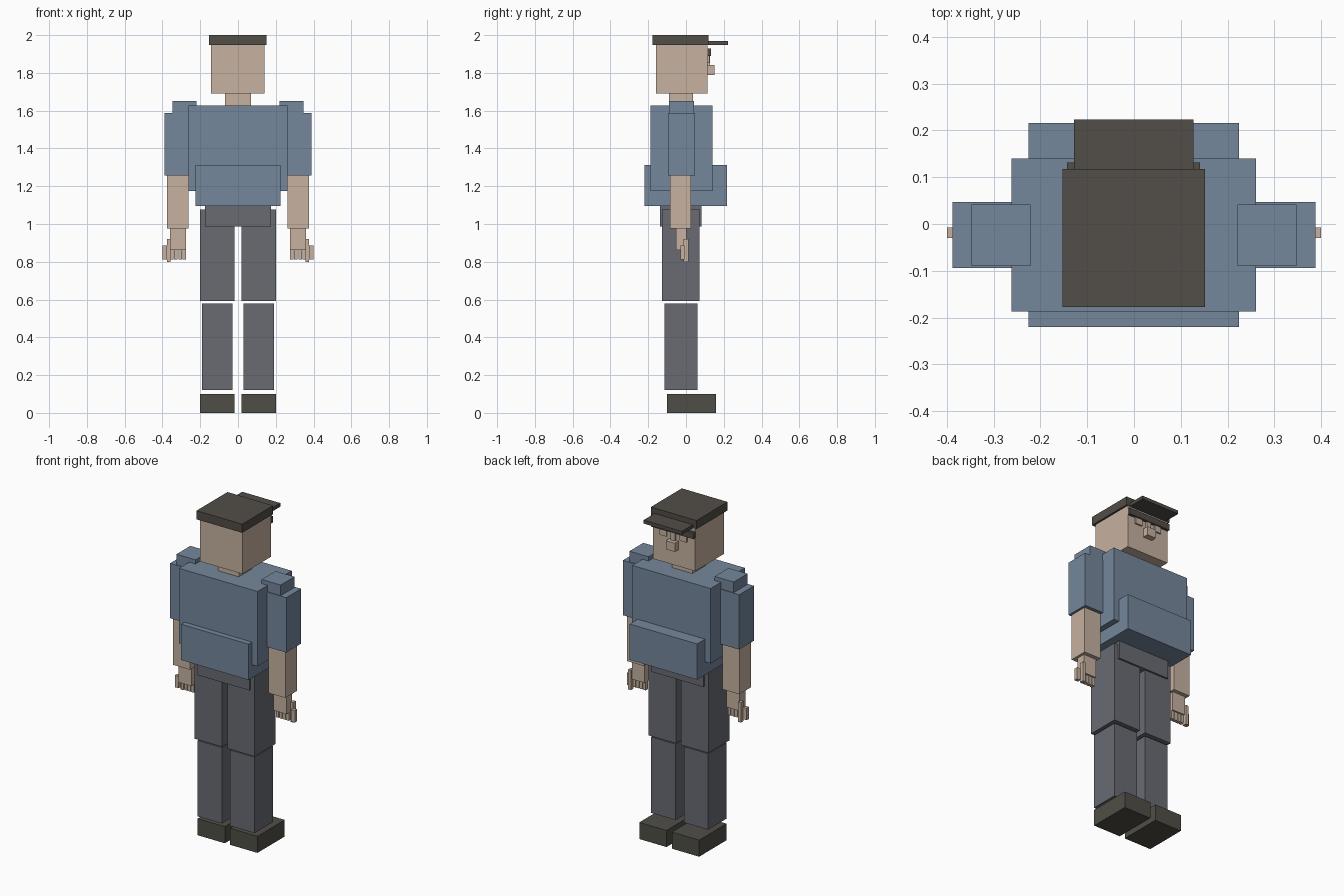
import bpy


def material(name, rgb):
    m = bpy.data.materials.new(name)
    m.diffuse_color = (*rgb, 1.0)
    return m


skin = material("skin", (0.57, 0.445, 0.352))
blue = material("shirt_blue", (0.178, 0.242, 0.332))
grey = material("trouser_grey", (0.138, 0.147, 0.171))
dark = material("cap_dark", (0.084, 0.074, 0.063))
shoe = material("shoe_dark", (0.078, 0.076, 0.061))


def box(name, x, y, z, mat):
    """Box from its (min, max) range on each axis."""
    lo, hi = zip(x, y, z)
    bpy.ops.mesh.primitive_cube_add(size=1, location=[(a + b) / 2 for a, b in zip(lo, hi)])
    ob = bpy.context.object
    ob.name = name
    ob.scale = [b - a for a, b in zip(lo, hi)]
    bpy.ops.object.transform_apply(location=False, rotation=False, scale=True)
    ob.data.materials.append(mat)
    return ob


def pair(name, x, y, z, mat):
    """Left and right copies, given the +x side."""
    box(name + "_right", x, y, z, mat)
    box(name + "_left", (-x[1], -x[0]), y, z, mat)


# Cap
box("cap_crown", (-0.153, 0.152), (-0.177, 0.118), (1.948, 2.0), dark)
box("cap_brim", (-0.128, 0.127), (0.11, 0.223), (1.947, 1.968), dark)

# Head and face
box("head", (-0.142, 0.141), (-0.159, 0.115), (1.69, 1.948), skin)
box("neck", (-0.069, 0.069), (-0.09, 0.037), (1.62, 1.69), skin)
box("brow", (-0.143, 0.141), (0.11, 0.132), (1.89, 1.928), dark)
pair("eyelid", (0.045, 0.09), (0.11, 0.124), (1.852, 1.89), skin)
box("nose_bridge", (-0.014, 0.014), (0.11, 0.126), (1.84, 1.89), skin)
box("nose", (-0.03, 0.03), (0.11, 0.15), (1.79, 1.842), skin)

# Body
box("torso", (-0.262, 0.261), (-0.187, 0.14), (1.175, 1.627), blue)
box("belly", (-0.226, 0.225), (-0.22, 0.216), (1.096, 1.312), blue)
box("hips", (-0.174, 0.174), (-0.137, 0.083), (0.987, 1.1), grey)

# Legs
pair("thigh", (0.018, 0.2), (-0.127, 0.072), (0.592, 1.077), grey)
pair("shin", (0.028, 0.19), (-0.114, 0.06), (0.122, 0.58), grey)
pair("shoe", (0.018, 0.2), (-0.1, 0.16), (0.0, 0.1), shoe)

# Arms
pair("shoulder", (0.221, 0.348), (-0.09, 0.042), (1.57, 1.652), blue)
pair("sleeve", (0.25, 0.388), (-0.094, 0.047), (1.257, 1.588), blue)
pair("forearm", (0.262, 0.375), (-0.085, 0.027), (0.976, 1.257), skin)

# Hands with fingers
pair("palm", (0.274, 0.36), (-0.053, 0.003), (0.862, 0.976), skin)
for i in range(4):
    x = 0.274 + i * 0.0225
    pair(f"finger_{i + 1}", (x, x + 0.0185), (-0.03, -0.007), (0.813, 0.862), skin)
pair("thumb_base", (0.358, 0.376), (-0.012, 0.014), (0.80, 0.92), skin)
pair("thumb_tip", (0.375, 0.4), (-0.03, -0.007), (0.813, 0.885), skin)
